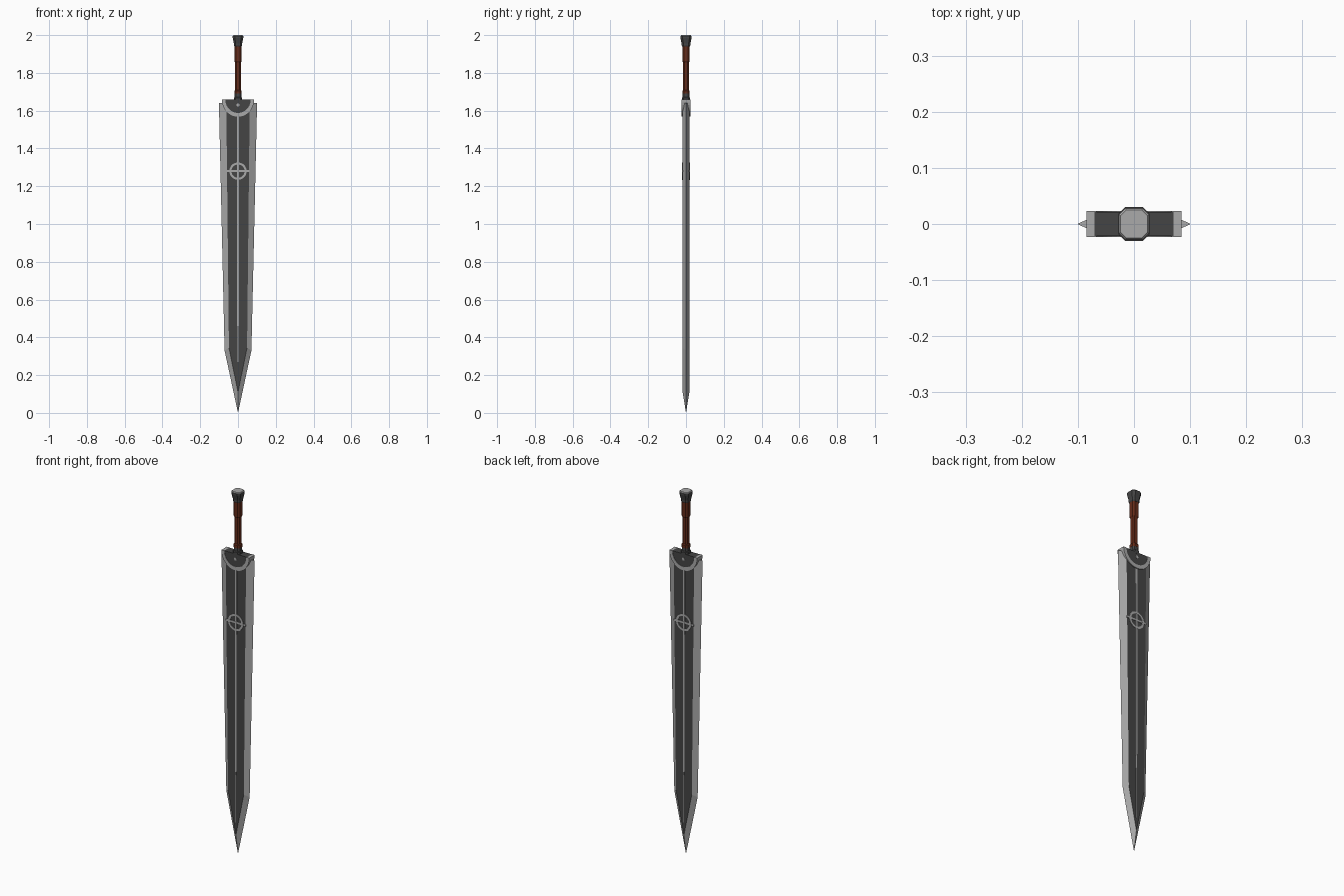
import bpy, bmesh, math

if "Cube" in bpy.data.objects:
    bpy.data.objects.remove(bpy.data.objects["Cube"])


def material(name, rgb):
    m = bpy.data.materials.new(name)
    m.diffuse_color = (*rgb, 1)
    m.use_nodes = True
    m.node_tree.nodes["Principled BSDF"].inputs["Base Color"].default_value = m.diffuse_color
    return m


DARK = material("dark_steel", (0.06, 0.06, 0.06))
LIGHT = material("light_steel", (0.4, 0.4, 0.4))
BROWN = material("leather", (0.13, 0.025, 0.01))


def make(name, verts, faces, mat):
    me = bpy.data.meshes.new(name)
    me.from_pydata(verts, [], faces)
    bm = bmesh.new()
    bm.from_mesh(me)
    bmesh.ops.recalc_face_normals(bm, faces=bm.faces)
    bm.to_mesh(me)
    bm.free()
    me.materials.append(mat)
    ob = bpy.data.objects.new(name, me)
    bpy.context.collection.objects.link(ob)
    return ob


def slab(name, outline, half, mat):
    """Extrude an (x, z) outline symmetrically along y."""
    n = len(outline)
    verts = [(x, y, z) for y in (-half, half) for x, z in outline]
    faces = [tuple(range(n)), tuple(range(n, 2 * n))]
    faces += [(i, (i + 1) % n, (i + 1) % n + n, i + n) for i in range(n)]
    return make(name, verts, faces, mat)


def octagon_loft(name, profile, mat):
    """Stack chamfered-square rings given as (z, half width x, half width y)."""
    verts, faces = [], []
    for z, a, b in profile:
        c = 0.42 * a
        verts += [(a, c - b, z), (a, b - c, z), (a - c, b, z), (c - a, b, z),
                  (-a, b - c, z), (-a, c - b, z), (c - a, -b, z), (a - c, -b, z)]
    for k in range(len(profile) - 1):
        for i in range(8):
            j = (i + 1) % 8
            faces.append((8 * k + i, 8 * k + j, 8 * k + 8 + j, 8 * k + 8 + i))
    faces += [tuple(range(8)), tuple(range(len(verts) - 8, len(verts)))]
    return make(name, verts, faces, mat)


def arc(rx, rz, zc, a0, a1, n):
    return [(rx * math.cos(a0 + (a1 - a0) * i / n), zc + rz * math.sin(a0 + (a1 - a0) * i / n))
            for i in range(n + 1)]


def ring(name, r0, r1, zc, half, n, mat):
    verts, faces = [], []
    for i in range(n):
        a = 2 * math.pi * i / n
        for r, y in ((r0, -half), (r1, -half), (r1, half), (r0, half)):
            verts.append((r * math.cos(a), y, zc + r * math.sin(a)))
        for k in range(4):
            j, l = 4 * ((i + 1) % n), (k + 1) % 4
            faces.append((4 * i + k, 4 * i + l, j + l, j + k))
    return make(name, verts, faces, mat)


# Blade core: flat dark slab with a pointed end
T = 0.018
inner = [(0.062, 1.64), (0.048, 0.345), (0, 0.11)]
outer = [(0.101, 1.64), (0.071, 0.33), (0, 0.0)]
slab("blade_core", inner + [(-x, z) for x, z in inner[1::-1]], T, DARK)

# Ground cutting edges, one per side
for side, s in (("right", 1), ("left", -1)):
    v = [(s * x, 0, z) for x, z in outer]
    v += [(s * x, y, z) for y in (-T, T) for x, z in inner]
    f = [(0, 1, 4, 3), (1, 2, 5, 4), (0, 1, 7, 6), (1, 2, 8, 7),
         (0, 3, 6), (3, 4, 7, 6), (4, 5, 8, 7), (2, 5, 8)]
    make("cutting_edge_" + side, v, f, LIGHT)

# Centre rib, thinner towards the point
rib = [(0.0055, 1.6), (0.004, 0.46), (0.002, 0.455), (0.001, 0.18)]
slab("centre_rib", rib + [(-x, z) for x, z in reversed(rib)], 0.0195, LIGHT)

# Ring and crossbar ornament
ring("ornament_ring", 0.035, 0.046, 1.28, 0.0205, 32, LIGHT)
slab("ornament_crossbar", [(-0.061, 1.275), (0.061, 1.275), (0.061, 1.285), (-0.061, 1.285)], 0.02, LIGHT)

# Half-round guard with raised rim and rivet
ZC = 1.658
slab("guard_plate", arc(0.07, 0.073, ZC, math.pi, 2 * math.pi, 20), 0.0215, DARK)
slab("guard_rim", arc(0.085, 0.09, ZC, math.pi, 2 * math.pi, 20)
     + arc(0.067, 0.07, ZC, 2 * math.pi, math.pi, 20), 0.0235, LIGHT)
slab("guard_rivet", arc(0.008, 0.008, 1.63, 0, 2 * math.pi * 11 / 12, 11), 0.0235, LIGHT)

# Handle
octagon_loft("collar", [(1.65, 0.022, 0.022), (1.668, 0.022, 0.022),
                        (1.672, 0.018, 0.018), (1.692, 0.018, 0.018)], DARK)
octagon_loft("grip", [(1.69, 0.019, 0.019), (1.705, 0.019, 0.019), (1.71, 0.015, 0.015),
                      (1.855, 0.015, 0.015), (1.862, 0.019, 0.019), (1.945, 0.019, 0.019)], BROWN)

# Flared pommel with a light cap
octagon_loft("pommel", [(1.94, 0.019, 0.02), (1.945, 0.022, 0.023), (1.955, 0.022, 0.023),
                        (1.985, 0.028, 0.03), (1.994, 0.028, 0.03)], DARK)
octagon_loft("pommel_cap", [(1.99, 0.027, 0.028), (1.996, 0.027, 0.028), (2.0, 0.024, 0.025)], LIGHT)
